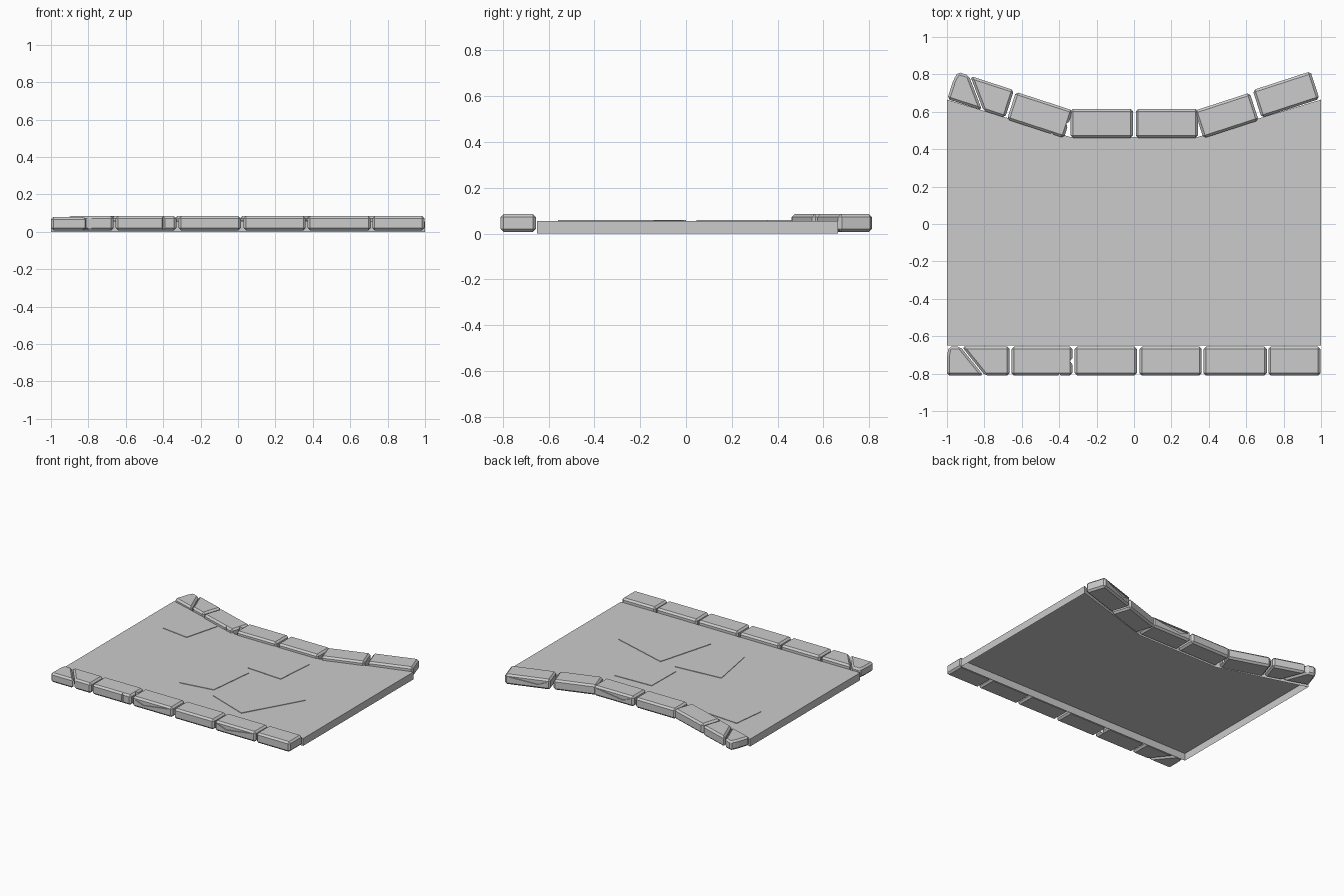
import bpy, bmesh
from math import radians
from mathutils import Vector, Matrix

if "Cube" in bpy.data.objects:
    bpy.data.objects.remove(bpy.data.objects["Cube"])


def prism(name, pts, push, bevel=0.0, floor=True):
    """Extrude a polygon along a vector, optionally chamfered or open below."""
    bm = bmesh.new()
    low = [bm.verts.new(p) for p in pts]
    top = [bm.verts.new(Vector(p) + Vector(push)) for p in pts]
    n = len(pts)
    for i in range(n):
        j = (i + 1) % n
        bm.faces.new((low[i], low[j], top[j], top[i]))
    bm.faces.new(top)
    if floor:
        bm.faces.new(low[::-1])
    bmesh.ops.recalc_face_normals(bm, faces=bm.faces)
    if floor is False:
        cap = max(bm.faces, key=lambda f: f.calc_center_median().z)
        if cap.normal.z < 0:
            bmesh.ops.reverse_faces(bm, faces=bm.faces)
    if bevel:
        bmesh.ops.bevel(bm, geom=bm.edges[:], offset=bevel, segments=1,
                        affect='EDGES', profile=0.5)
    me = bpy.data.meshes.new(name)
    bm.to_mesh(me)
    bm.free()
    ob = bpy.data.objects.new(name, me)
    bpy.context.collection.objects.link(ob)
    return ob


def carve(ob, cutter):
    """Subtract a cutter and discard it."""
    cutter.hide_render = True
    m = ob.modifiers.new("chip", 'BOOLEAN')
    m.operation = 'DIFFERENCE'
    m.solver = 'EXACT'
    m.object = cutter
    bpy.context.view_layer.objects.active = ob
    bpy.ops.object.modifier_apply(modifier=m.name)
    bpy.data.objects.remove(cutter)


Z0, Z1, HW = 0.008, 0.085, 0.0775


def stone(name, cx, cy, length, angle=0, side=-1, kind="plain"):
    hl = length / 2

    def block(label, outline, top=Z1):
        return prism(label, [(x, y, Z0) for x, y in outline], (0, 0, top - Z0), 0.013)

    if kind == "cracked":
        a, b, g = -hl + 0.075, -hl + 0.20, 0.004
        parts = [
            block(name + "_corner", [(-hl, -HW), (b - g, -HW), (a - g, HW),
                                     (-hl + 0.01, HW), (-hl, HW - 0.05)], Z1 - 0.006),
            block(name, [(b + g, -HW), (hl, -HW), (hl, HW), (a + g, HW)])]
    else:
        parts = [block(name, [(-hl, -HW), (hl, -HW), (hl, HW), (-hl, HW)])]
    if kind == "chipped":
        # long shallow wedge broken from the outer face
        y = side * (HW - 0.007)
        carve(parts[0], prism("wedge_cutter", [(-0.145, y, 0.064), (-0.075, y, 0.038),
                                               (0.15, y, 0.069)], (0, side * 0.05, 0)))
    if kind == "notched":
        # small bites at one end and along the inner edge
        carve(parts[0], prism("end_cutter", [(hl - 0.012, 0.0, -0.1), (hl + 0.03, -0.06, -0.1),
                                             (hl + 0.03, 0.05, -0.1)], (0, 0, 0.3)))
        carve(parts[0], prism("edge_cutter", [(hl - 0.07, -HW + 0.012, -0.1),
                                              (hl - 0.09, -HW - 0.03, -0.1),
                                              (hl - 0.04, -HW - 0.03, -0.1)], (0, 0, 0.3)))
    for p in parts:
        p.matrix_world = Matrix.Translation((cx, cy, 0)) @ Matrix.Rotation(radians(angle), 4, 'Z')


# Path surface: thin shell open underneath
edge = [(-1, -0.65), (1, -0.65), (1, 0.665), (0.34, 0.465), (-0.34, 0.465), (-1, 0.665)]
prism("path_surface", [(x, y, 0) for x, y in edge], (0, 0, 0.056), floor=False)

# Slightly raised paving patches
patches = [
    [(-0.81, 0.26), (-0.59, 0.23), (-0.52, 0.49), (-0.78, 0.51)],
    [(-0.21, -0.40), (0.05, -0.36), (0.09, 0.0), (-0.275, -0.03)],
    [(0.04, 0.065), (0.325, 0.045), (0.35, 0.355), (0.045, 0.345)],
    [(0.10, -0.44), (0.42, -0.56), (0.66, -0.14), (0.22, -0.01)],
]
for i, quad in enumerate(patches):
    prism(f"paving_patch_{i + 1}", [(x, y, 0.056) for x, y in quad], (0, 0, 0.004), floor=False)

# Straight front kerb
front = [(-1, -0.665, "cracked"), (-0.655, -0.33, "notched"), (-0.317, 0.015, "chipped"),
         (0.03, 0.362, "plain"), (0.372, 0.71, "chipped"), (0.718, 0.997, "plain")]
for i, (x0, x1, kind) in enumerate(front):
    stone(f"front_kerb_stone_{i + 1}", (x0 + x1) / 2, -0.733, x1 - x0, kind=kind)

# Bent back kerb
back = [(-0.82, 0.692, 0.325, -18, "cracked"), (-0.503, 0.583, 0.32, -18, "notched"),
        (-0.172, 0.538, 0.333, 0, "plain"), (0.176, 0.538, 0.333, 0, "chipped"),
        (0.495, 0.580, 0.31, 18, "plain"), (0.813, 0.692, 0.325, 18, "chipped")]
for i, (x, y, ln, ang, kind) in enumerate(back):
    stone(f"back_kerb_stone_{i + 1}", x, y, ln, ang, 1, kind)
